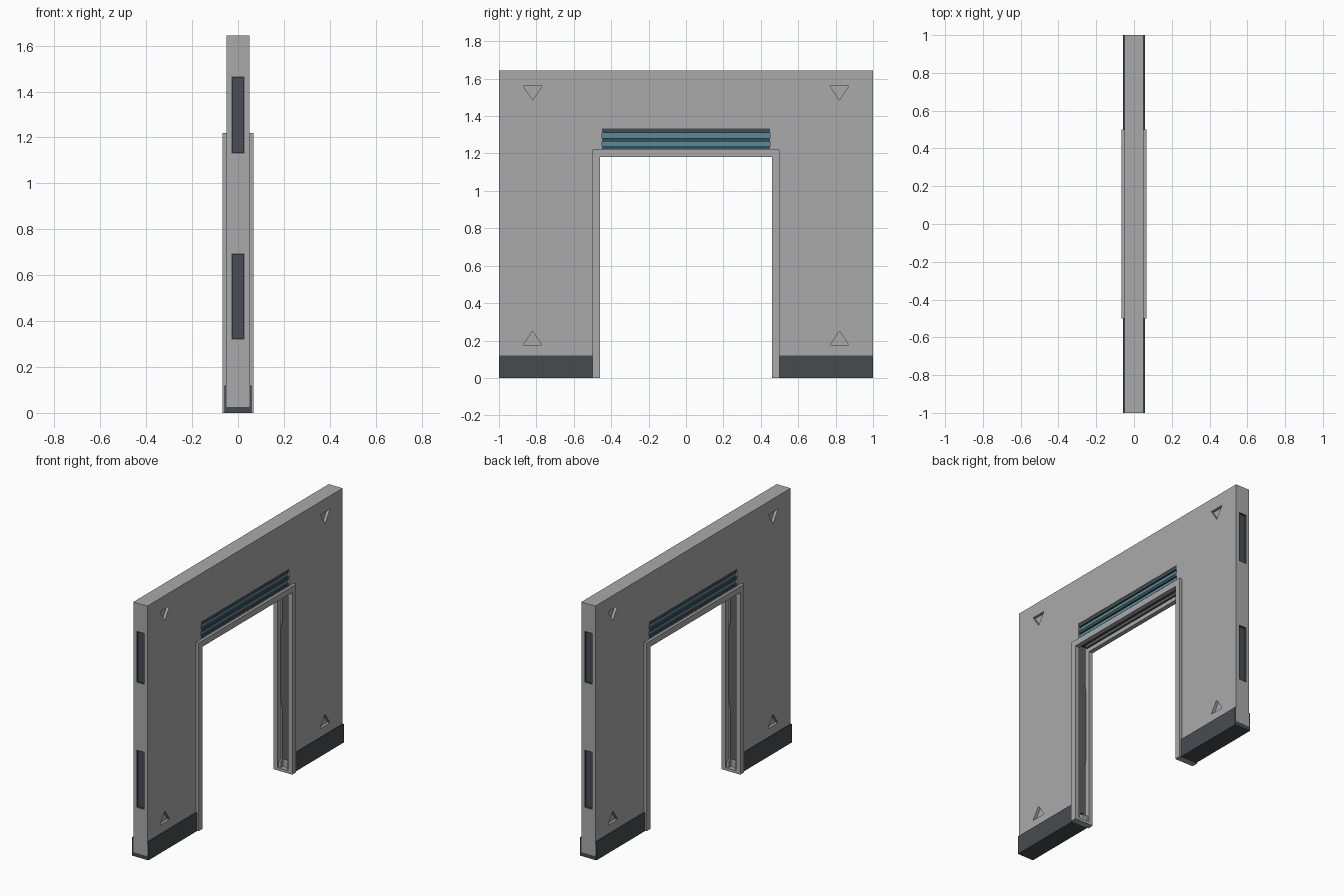
import bpy, bmesh
from mathutils import Vector

if "Cube" in bpy.data.objects:
    bpy.data.objects.remove(bpy.data.objects["Cube"])


def material(name, rgb):
    m = bpy.data.materials.new(name)
    m.diffuse_color = (*rgb, 1)
    m.use_nodes = True
    m.node_tree.nodes["Principled BSDF"].inputs["Base Color"].default_value = m.diffuse_color
    return m


GREY = material("wall grey", (0.40, 0.40, 0.40))
BASE = material("base charcoal", (0.062, 0.070, 0.082))
PANEL = material("panel slate", (0.068, 0.074, 0.092))
SLAT = material("slat dark green grey", (0.055, 0.072, 0.072))
BLUE = material("vent blue", (0.09, 0.26, 0.37))
TRACK = material("track grey", (0.10, 0.115, 0.11))


def add_prism(bm, points, axis, a, b):
    """Extrude a 2D outline along x (points are y,z) or y (points are x,z)."""
    def place(p, t):
        return (t, p[0], p[1]) if axis == "x" else (p[0], t, p[1])
    lo = [bm.verts.new(place(p, a)) for p in points]
    hi = [bm.verts.new(place(p, b)) for p in points]
    bm.faces.new(lo)
    bm.faces.new(hi[::-1])
    n = len(points)
    for i in range(n):
        bm.faces.new((lo[i], hi[i], hi[(i + 1) % n], lo[(i + 1) % n]))


def add_box(bm, x, y, z):
    x, y = sorted(x), sorted(y)
    add_prism(bm, [(y[0], z[0]), (y[1], z[0]), (y[1], z[1]), (y[0], z[1])], "x", *x)


def finish(bm, name, mat):
    bmesh.ops.recalc_face_normals(bm, faces=bm.faces)
    me = bpy.data.meshes.new(name)
    bm.to_mesh(me)
    bm.free()
    me.materials.append(mat)
    ob = bpy.data.objects.new(name, me)
    bpy.context.collection.objects.link(ob)
    return ob


def boxes(name, mat, items):
    bm = bmesh.new()
    for it in items:
        add_box(bm, *it)
    return finish(bm, name, mat)


def arch(half, inner, bottom, top, soffit):
    return [(-half, bottom), (-half, top), (half, top), (half, bottom),
            (inner, bottom), (inner, soffit), (-inner, soffit), (-inner, bottom)]


SIDES = (-1, 1)
END_PANELS = ((0.32, 0.695), (1.13, 1.465))

# wall slab with doorway
bm = bmesh.new()
add_prism(bm, arch(1.0, 0.5, 0.025, 1.645, 1.22), "x", -0.05, 0.05)
wall = finish(bm, "wall", GREY)

# cutter: triangle marks, vent recess, end panel recesses
bm = bmesh.new()
for s in SIDES:
    for t in SIDES:
        y = 0.82 * t
        add_prism(bm, [(y - .05, 1.56), (y + .05, 1.56), (y, 1.485)], "x", s * .032, s * .08)
        add_prism(bm, [(y - .05, .175), (y + .05, .175), (y, .25)], "x", s * .032, s * .08)
    add_box(bm, (s * .025, s * .08), (-.45, .45), (1.225, 1.333))
    for z in END_PANELS:
        add_box(bm, (-.029, .029), (s * .98, s * 1.05), z)
cutter = finish(bm, "recess_cutter", GREY)
cutter.hide_render = True
mod = wall.modifiers.new("recesses", "BOOLEAN")
mod.operation = "DIFFERENCE"
mod.solver = "EXACT"
mod.object = cutter
dg = bpy.context.evaluated_depsgraph_get()
cut_mesh = bpy.data.meshes.new_from_object(wall.evaluated_get(dg))
wall.modifiers.clear()
wall.data = cut_mesh
bpy.data.objects.remove(cutter)

# dark end panels: backing plate and thin rim
items = []
for s in SIDES:
    for z0, z1 in END_PANELS:
        items.append(((-.029, .029), (s * .975, s * .988), (z0, z1)))
        for t in SIDES:
            items.append(((t * .025, t * .029), (s * .98, s * 1.0), (z0, z1)))
        for a in (z0, z1 - .005):
            items.append(((-.025, .025), (s * .98, s * 1.0), (a, a + .005)))
boxes("end_panels", PANEL, items)

# vents: dark slats standing in front of blue strips
boxes("vent_slats", SLAT,
      [((s * .022, s * .048), (-.45, .45), z) for s in SIDES
       for z in ((1.22, 1.238), (1.264, 1.284), (1.310, 1.333))])
boxes("vent_strips", BLUE,
      [((s * .022, s * .038), (-.45, .45), z) for s in SIDES
       for z in ((1.238, 1.264), (1.284, 1.310))])

# base skirting: floor plate with side plates
items = []
for t in SIDES:
    items.append(((-.058, .058), (t * .5, t * 1.0), (0, .03)))
    for s in SIDES:
        items.append(((s * .049, s * .058), (t * .5, t * 1.0), (.03, .12)))
boxes("base_skirting", BASE, items)

# door frame: an arch on each side leaving a channel between them
bm = bmesh.new()
for s in SIDES:
    add_prism(bm, arch(.5, .46, 0, 1.22, 1.18), "x", s * .038, s * .067)
finish(bm, "door_frame", GREY)

# channel lining and foot blocks at the bottom of each jamb
items = []
for t in SIDES:
    items.append(((-.038, .038), (t * .492, t * .5), (0, 1.22)))
    items.append(((-.038, .038), (t * .46, t * .492), (0, .018)))
    for s in SIDES:
        items.append(((s * .022, s * .038), (t * .47, t * .492), (.018, .06)))
boxes("jamb_channels", GREY, items)

# dark tracks inside the jambs, wider through the middle
bm = bmesh.new()
outline = [(.022, .07), (.022, .4), (.032, .44), (.032, .92), (.022, .96), (.022, 1.21)]
outline += [(-x, z) for x, z in reversed(outline)]
for t in SIDES:
    add_prism(bm, outline, "y", t * .482, t * .493)
finish(bm, "jamb_tracks", TRACK)

# lintel slot: dark lining with two long rails
boxes("lintel_slot", SLAT, [((-.038, .038), (-.482, .482), (1.212, 1.222))])
boxes("lintel_rails", TRACK,
      [((s * .01, s * .022), (-.46, .46), (1.192, 1.212)) for s in SIDES])
